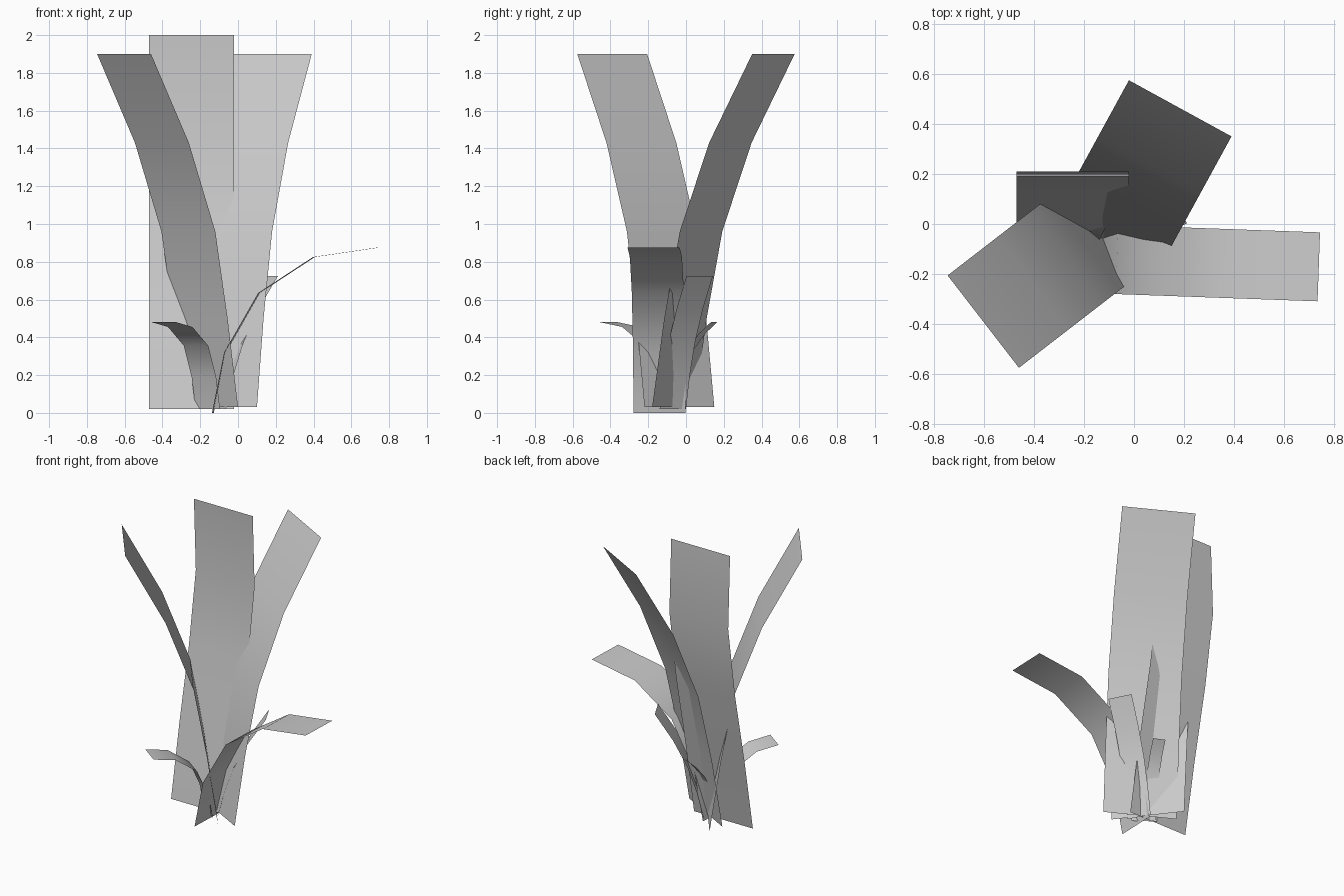
import bpy, math
from mathutils import Vector


def blade(name, base, lean, width, path):
    """Flat leaf strip: base centre (x, y), lean heading, width, and (distance, height) path."""
    d = Vector((lean[0], lean[1], 0)).normalized()
    side = Vector((-d.y, d.x, 0)) * width / 2
    verts = []
    for dist, z in path:
        c = Vector((base[0], base[1], z)) + d * dist
        verts += [c - side, c + side]
    faces = [(2 * i, 2 * i + 1, 2 * i + 3, 2 * i + 2) for i in range(len(path) - 1)]
    mesh = bpy.data.meshes.new(name)
    mesh.from_pydata([tuple(v) for v in verts], [], faces)
    for p in mesh.polygons:
        p.use_smooth = True
    obj = bpy.data.objects.new(name, mesh)
    bpy.context.collection.objects.link(obj)
    return obj


# Tall blades
blade("tall_blade_back", (-0.245, -0.06), (0, 1), 0.45,
      [(0, 0.02), (0.09, 0.51), (0.195, 1.01), (0.27, 1.5), (0.25, 2.0)])
blade("tall_blade_right", (-0.105, -0.067), (0.48, 0.877), 0.468,
      [(0, 0.03), (0.073, 0.5), (0.167, 0.96), (0.344, 1.43), (0.604, 1.9)])
blade("tall_blade_left", (-0.1425, -0.035), (-0.79, -0.61), 0.467,
      [(0, 0.03), (0.07, 0.5), (0.152, 0.96), (0.329, 1.43), (0.582, 1.9)])

# Medium drooping blade
blade("medium_blade_right", (-0.133, -0.14), (1, -0.036), 0.276,
      [(0, 0), (0.065, 0.32), (0.245, 0.635), (0.535, 0.825), (0.873, 0.875)])

# Short blades around the base
blade("short_blade_right", (-0.10, -0.07), (0.87, 0.45), 0.157,
      [(0, 0.02), (0.045, 0.2), (0.105, 0.375), (0.195, 0.55), (0.31, 0.725)])
blade("short_blade_front", (-0.16, -0.09), (-0.59, -0.81), 0.16,
      [(0, 0.02), (0.035, 0.19), (0.105, 0.355), (0.248, 0.455), (0.393, 0.48)])
blade("short_blade_back", (-0.18, -0.06), (0.42, 0.9), 0.08,
      [(0, 0.02), (0.03, 0.2), (0.09, 0.33), (0.16, 0.42), (0.23, 0.48)])
